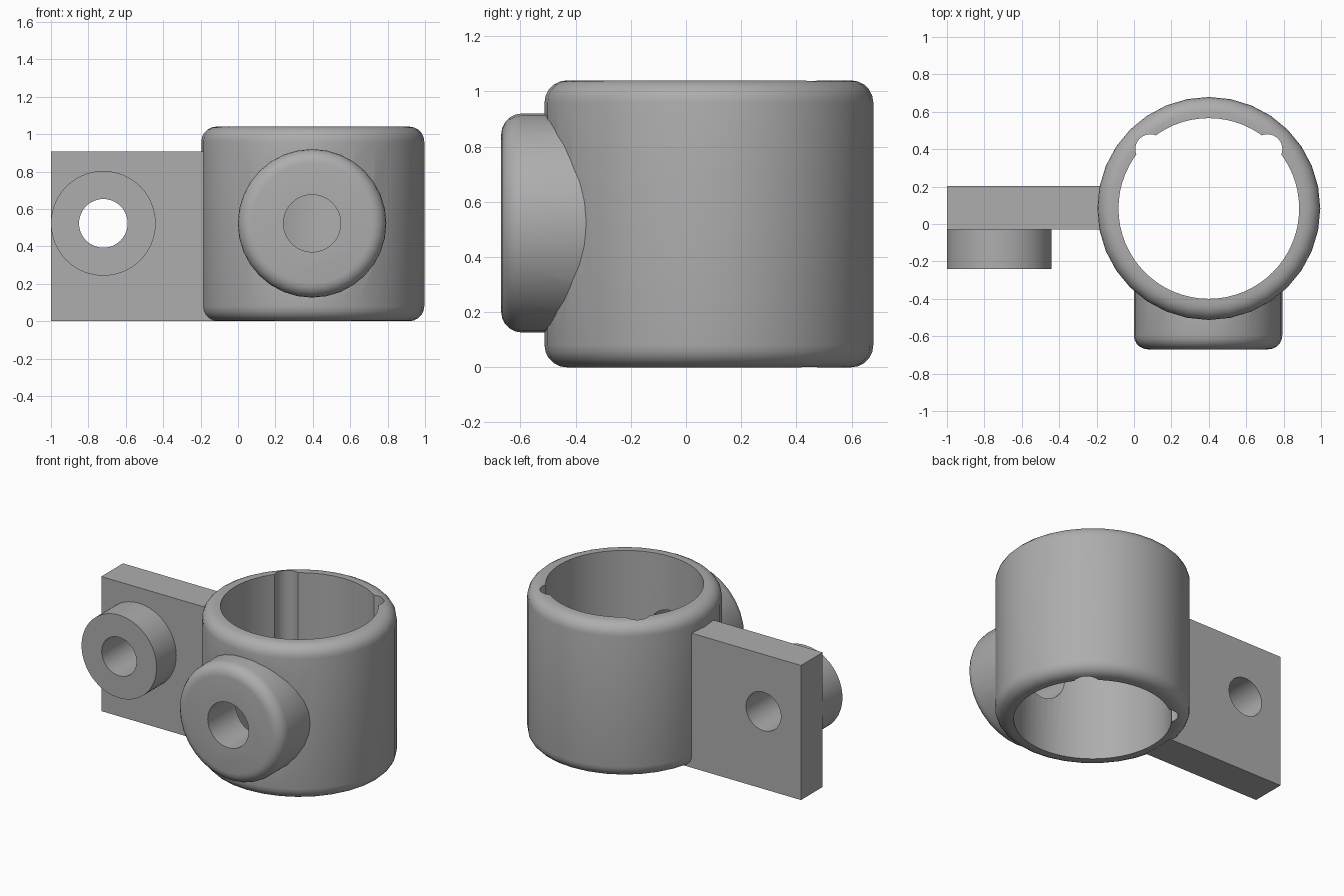
import bpy
import bmesh
import math
from mathutils import Matrix, Vector

cube = bpy.data.objects.get("Cube")
if cube:
    bpy.data.objects.remove(cube)

grey = bpy.data.materials.new("cast_grey")
grey.use_nodes = True
colour = (0.42, 0.42, 0.42, 1)
grey.diffuse_color = colour
grey.node_tree.nodes["Principled BSDF"].inputs["Base Color"].default_value = colour


def finish(name, bm):
    bmesh.ops.recalc_face_normals(bm, faces=bm.faces)
    mesh = bpy.data.meshes.new(name)
    bm.to_mesh(mesh)
    bm.free()
    mesh.materials.append(grey)
    obj = bpy.data.objects.new(name, mesh)
    bpy.context.collection.objects.link(obj)
    return obj


def cylinder(name, start, end, radius, sides, round_start=0, round_end=0):
    """Cylinder between two points, with optionally rounded end rims."""
    start, end = Vector(start), Vector(end)
    axis = end - start
    turn = axis.to_track_quat('Z', 'Y').to_matrix().to_4x4()
    bm = bmesh.new()
    bmesh.ops.create_cone(bm, cap_ends=True, segments=sides, radius1=radius,
                          radius2=radius, depth=axis.length,
                          matrix=Matrix.Translation((start + end) / 2) @ turn)
    direction = axis.normalized()
    for point, width in ((start, round_start), (end, round_end)):
        if width:
            rim = [e for e in bm.edges
                   if all(abs((v.co - point).dot(direction)) < 1e-4 for v in e.verts)]
            bmesh.ops.bevel(bm, geom=rim, offset=width, segments=5,
                            profile=0.5, affect='EDGES')
    return finish(name, bm)


def block(name, low, high):
    low, high = Vector(low), Vector(high)
    bm = bmesh.new()
    bmesh.ops.create_cube(bm, size=1, matrix=Matrix.Translation((low + high) / 2)
                          @ Matrix.Diagonal((high - low).to_4d()))
    return finish(name, bm)


def cut(target, cutters):
    for cutter in cutters:
        cutter.hide_render = True
        cutter.hide_viewport = True
        mod = target.modifiers.new(cutter.name, 'BOOLEAN')
        mod.operation = 'DIFFERENCE'
        mod.solver = 'EXACT'
        mod.object = cutter


def bake(target, others):
    """Apply the booleans and discard the cutters."""
    bpy.context.view_layer.update()
    graph = bpy.context.evaluated_depsgraph_get()
    mesh = bpy.data.meshes.new_from_object(target.evaluated_get(graph))
    target.modifiers.clear()
    target.data = mesh
    for other in others:
        bpy.data.objects.remove(other)


CX, CY, HEIGHT, MID = 0.4, 0.083, 1.04, 0.523

# Collar, boss and side plate joined into one casting
collar = cylinder("collar", (CX, CY, 0), (CX, CY, HEIGHT), 0.596, 32, 0.08, 0.08)
boss = cylinder("screw_boss", (0.396, -0.1, MID), (0.396, -0.67, MID), 0.397, 32, 0, 0.075)
plate = block("side_plate", (-1, -0.03, 0), (-0.12, 0.202, 0.908))
spacer = cylinder("plate_spacer", (-0.72, 0.05, MID), (-0.72, -0.24, MID), 0.28, 64)
parts = [boss, plate, spacer]
for part in parts:
    mod = collar.modifiers.new(part.name, 'BOOLEAN')
    mod.operation = 'UNION'
    mod.solver = 'EXACT'
    mod.object = part

# Bore, two rear grooves, screw hole and plate hole
bore = cylinder("bore_cutter", (CX, CY, -0.2), (CX, CY, 1.3), 0.483, 64)
grooves = [cylinder("groove_cutter", (CX + s * 0.313, 0.4, -0.2),
                    (CX + s * 0.313, 0.4, 1.3), 0.08, 32) for s in (-1, 1)]
screw_hole = cylinder("screw_hole_cutter", (0.396, -0.9, MID), (0.396, 0, MID), 0.153, 48)
plate_hole = cylinder("plate_hole_cutter", (-0.72, -0.5, MID), (-0.72, 0.5, MID), 0.13, 48)
cutters = [bore, *grooves, screw_hole, plate_hole]
cut(collar, cutters)
bake(collar, parts + cutters)
collar.name = "pipe_clamp_casting"

# Smooth curved faces, keep machined edges sharp
bpy.ops.object.select_all(action='DESELECT')
collar.select_set(True)
bpy.context.view_layer.objects.active = collar
bpy.ops.object.shade_smooth_by_angle(angle=math.radians(30))
